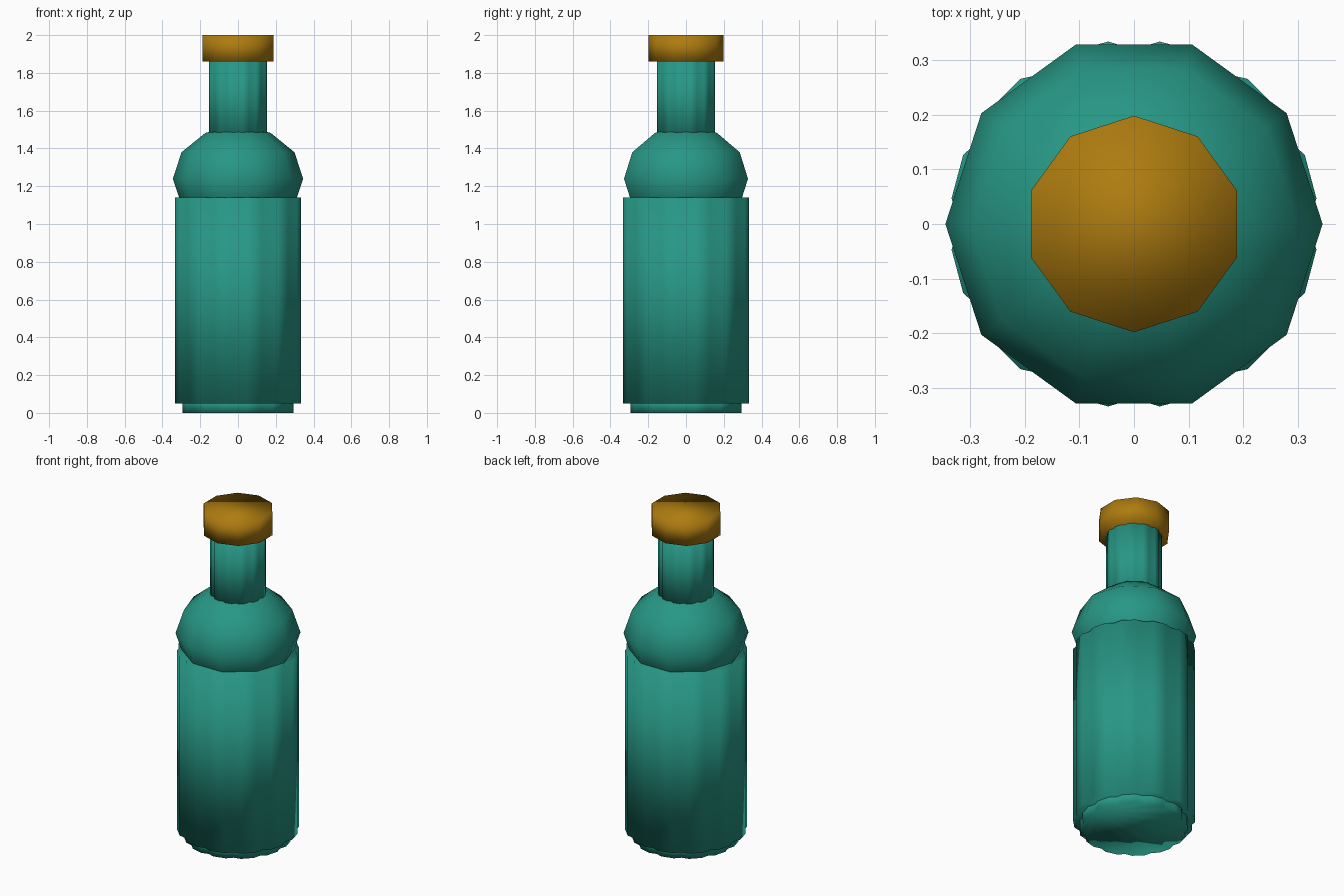
import bpy, bmesh, math
from mathutils import Matrix

if "Cube" in bpy.data.objects:
    bpy.data.objects.remove(bpy.data.objects["Cube"])


def material(name, rgb):
    m = bpy.data.materials.new(name)
    m.diffuse_color = (*rgb, 1)
    m.use_nodes = True
    m.node_tree.nodes["Principled BSDF"].inputs["Base Color"].default_value = m.diffuse_color
    return m


TEAL = material("teal glass", (0.02, 0.31, 0.235))
AMBER = material("amber cap", (0.42, 0.20, 0.005))


def finish(name, bm, mat):
    bmesh.ops.recalc_face_normals(bm, faces=bm.faces)
    for f in bm.faces:
        f.smooth = True
    me = bpy.data.meshes.new(name)
    bm.to_mesh(me)
    bm.free()
    me.materials.append(mat)
    bpy.context.collection.objects.link(bpy.data.objects.new(name, me))


def prism(name, outline, z0, z1, mat):
    bm = bmesh.new()
    face = bm.faces.new([bm.verts.new((x, y, z0)) for x, y in outline])
    top = bmesh.ops.extrude_face_region(bm, geom=[face], use_keep_orig=True)["geom"]
    verts = [v for v in top if isinstance(v, bmesh.types.BMVert)]
    bmesh.ops.translate(bm, verts=verts, vec=(0, 0, z1 - z0))
    finish(name, bm, mat)


def polar(r, deg):
    a = math.radians(deg)
    return r * math.cos(a), r * math.sin(a)


def fluted(r, depth, count=12, half=8):
    # broad flat ribs separated by narrow V grooves
    pts = []
    for i in range(count):
        a = i * 360 / count
        pts += [polar(r, a - half), polar(r - depth, a), polar(r, a + half)]
    return pts


# foot, body and neck share the fluted section
prism("foot", fluted(0.298, 0.015), 0.0, 0.08, TEAL)
prism("body", fluted(0.337, 0.018), 0.05, 1.14, TEAL)
prism("neck", fluted(0.155, 0.010), 1.42, 1.88, TEAL)

# shoulder: squashed ten-sided sphere
bm = bmesh.new()
bmesh.ops.create_uvsphere(
    bm, u_segments=10, v_segments=6, radius=1,
    matrix=Matrix.Translation((0, 0, 1.24)) @ Matrix.Diagonal((0.345, 0.345, 0.28, 1))
    @ Matrix.Rotation(math.radians(18), 4, "Z"))
finish("shoulder", bm, TEAL)

# cap: ten-sided prism with a point facing front and back
prism("cap", [polar(0.198, 90 + 36 * i) for i in range(10)], 1.86, 2.0, AMBER)
